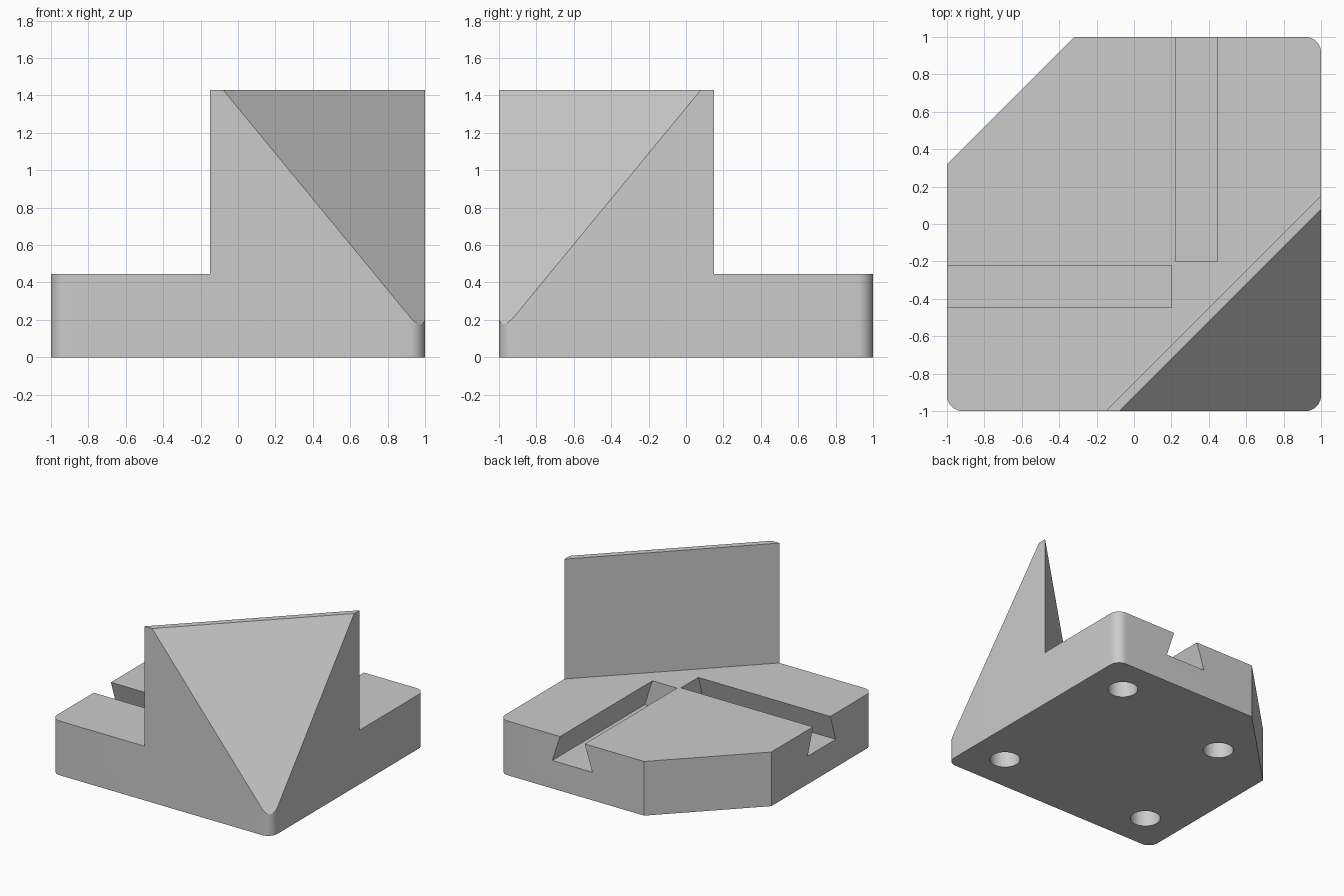
import bpy, bmesh, math
from mathutils import Vector

cube = bpy.data.objects.get("Cube")
if cube:
    bpy.data.objects.remove(cube)

BASE_TOP, WALL_TOP, CORNER = 0.445, 1.43, 0.083

grey = bpy.data.materials.new("light grey")
grey.use_nodes = True
colour = (0.6, 0.6, 0.6, 1)
grey.diffuse_color = colour
grey.node_tree.nodes["Principled BSDF"].inputs["Base Color"].default_value = colour


def prism(name, outline, extrude):
    """Solid made by sweeping a flat outline along a vector."""
    bm = bmesh.new()
    face = bm.faces.new([bm.verts.new(p) for p in outline])
    swept = bmesh.ops.extrude_face_region(bm, geom=[face], use_keep_orig=True)
    bmesh.ops.translate(bm, vec=Vector(extrude),
                        verts=[g for g in swept["geom"] if isinstance(g, bmesh.types.BMVert)])
    bmesh.ops.recalc_face_normals(bm, faces=bm.faces)
    mesh = bpy.data.meshes.new(name)
    bm.to_mesh(mesh)
    bm.free()
    obj = bpy.data.objects.new(name, mesh)
    bpy.context.collection.objects.link(obj)
    mesh.materials.append(grey)
    return obj


def arc(cx, cy, radius, start, sweep, steps, z=0):
    return [(cx + radius * math.cos(a), cy + radius * math.sin(a), z)
            for a in (math.radians(start + sweep * i / steps) for i in range(steps + 1))]


def cut(target, cutter):
    """Subtract the cutter and discard it."""
    mod = target.modifiers.new(cutter.name, 'BOOLEAN')
    mod.operation, mod.solver, mod.object = 'DIFFERENCE', 'EXACT', cutter
    cutter.hide_render = True
    bpy.context.view_layer.objects.active = target
    bpy.ops.object.modifier_apply(modifier=mod.name)
    bpy.data.objects.remove(cutter)


# Full-height block: three rounded corners and one broad chamfer
inner = 1 - CORNER
outline = (arc(-inner, -inner, CORNER, 180, 90, 10) + arc(inner, -inner, CORNER, 270, 90, 10)
           + arc(inner, inner, CORNER, 0, 90, 10) + [(-0.32, 1, 0), (-1, 0.32, 0)])
block = prism("corner_block", outline, (0, 0, WALL_TOP))

# Sloping face running from the ridge down to the front corner
bm = bmesh.new()
bm.from_mesh(block.data)
sliced = bmesh.ops.bisect_plane(bm, geom=bm.verts[:] + bm.edges[:] + bm.faces[:],
                                plane_co=(0.46, -0.46, WALL_TOP), plane_no=(1.215, -1.215, 1),
                                clear_outer=True)
rim = [g for g in sliced["geom_cut"] if isinstance(g, bmesh.types.BMEdge)]
bmesh.ops.contextual_create(bm, geom=rim)
bmesh.ops.recalc_face_normals(bm, faces=bm.faces)
bm.to_mesh(block.data)
bm.free()

# Clear the space behind the diagonal wall
cut(block, prism("wall_cutter", [(-1.35, -2.2, BASE_TOP), (2.2, 1.35, BASE_TOP),
                                 (2.2, 3, BASE_TOP), (-3, 3, BASE_TOP), (-3, -2.2, BASE_TOP)],
                 (0, 0, 2)))

# Two dovetail slots, open at the left-hand and rear sides
profile = [(-0.182, 0.23), (0.182, 0.23), (0.08, 0.545), (-0.08, 0.545)]
cut(block, prism("rear_slot_cutter", [(0.333 + w, -0.2, z) for w, z in profile], (0, 2, 0)))
cut(block, prism("side_slot_cutter", [(0.2, -0.333 + w, z) for w, z in profile], (-2, 0, 0)))

# Four round recesses in the underside
for x, y in ((0.69, 0.69), (0.69, -0.69), (-0.69, -0.69), (-0.45, 0.45)):
    circle = arc(x, y, 0.113, 0, 360, 40, -0.1)[:-1]
    cut(block, prism("recess_cutter", circle, (0, 0, 0.3)))

# Smooth the rounded corners and recess walls, keep the edges sharp
bpy.ops.object.select_all(action='DESELECT')
block.select_set(True)
bpy.context.view_layer.objects.active = block
bpy.ops.object.shade_smooth_by_angle(angle=math.radians(30))
